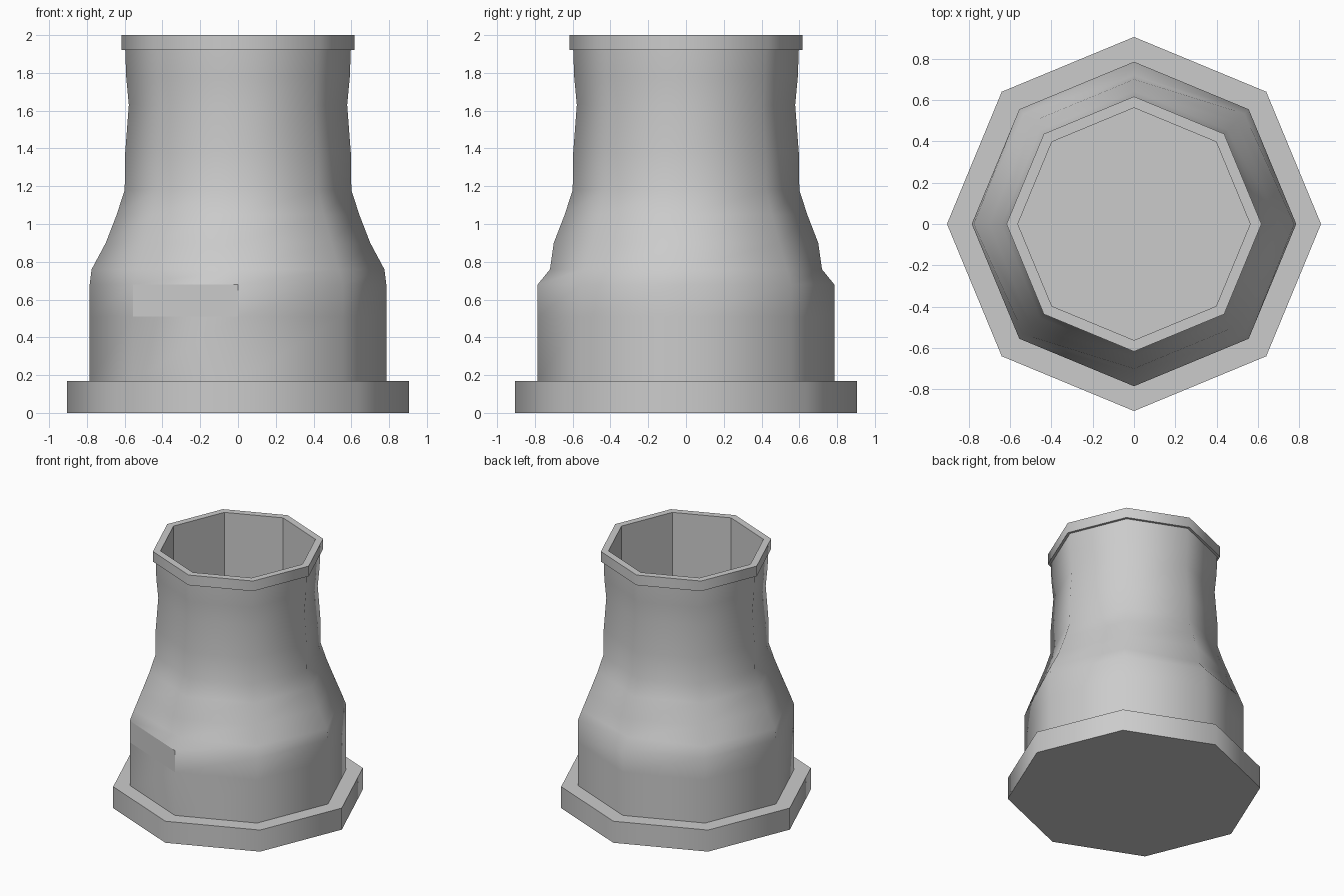
import bpy, bmesh
from math import cos, sin, pi, radians

if "Cube" in bpy.data.objects:
    bpy.data.objects.remove(bpy.data.objects["Cube"])

N = 8


def loft(name, rings, cap_start=False, cap_end=False, flat_spans=(), flat_faces=()):
    """Skin octagonal rings given as (z, radius) or (z, r_x, r_diagonal, r_y)."""
    bm = bmesh.new()
    loops = []
    for z, *r in rings:
        rx, rd, ry = r if len(r) == 3 else r * 3
        radii = [rx, rd, ry, rd] * 2
        loops.append([bm.verts.new((radii[i] * cos(i * pi / 4),
                                    radii[i] * sin(i * pi / 4), z)) for i in range(N)])
    for k, (a, b) in enumerate(zip(loops, loops[1:])):
        for i in range(N):
            j = (i + 1) % N
            f = bm.faces.new((a[i], a[j], b[j], b[i]))
            f.smooth = k not in flat_spans and (k, i) not in flat_faces
    if cap_start:
        bm.faces.new(loops[0][::-1])
    if cap_end:
        bm.faces.new(loops[-1])
    bm.normal_update()
    for e in bm.edges:
        e.smooth = len(e.link_faces) < 2 or e.calc_face_angle(0) < radians(50)
    mesh = bpy.data.meshes.new(name)
    bm.to_mesh(mesh)
    bm.free()
    ob = bpy.data.objects.new(name, mesh)
    bpy.context.collection.objects.link(ob)
    return ob


# Foot flange
loft("base_flange", [(0, 0.905), (0.17, 0.905), (0.17, 0.60)],
     cap_start=True, cap_end=True, flat_spans=(1,))

# Outer body, with one flat-shaded panel on the front left
loft("body", [(0.17, 0.785), (0.51, 0.785), (0.68, 0.785),
              (0.76, 0.775, 0.755, 0.72), (0.90, 0.70), (1.05, 0.642),
              (1.18, 0.60), (1.38, 0.597), (1.63, 0.578),
              (1.78, 0.592), (1.92, 0.597)],
     flat_faces=((1, 5),))

# Top rim and the straight-sided bore inside it
loft("rim_and_bore", [(1.92, 0.58), (1.92, 0.617), (2.0, 0.617),
                      (2.0, 0.562), (1.0, 0.562)],
     cap_end=True, flat_spans=(0, 2, 3))
